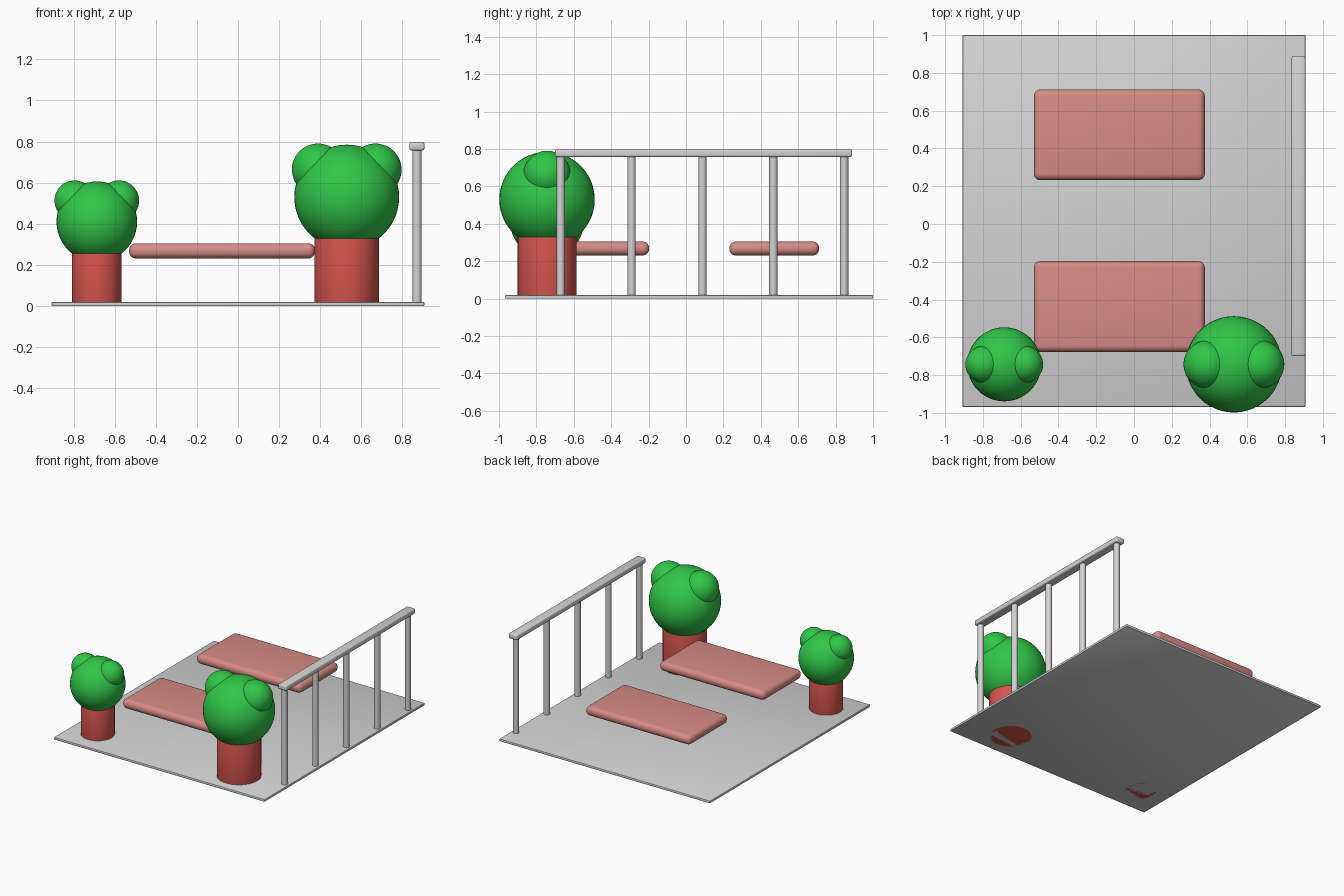
import bpy
from math import radians

cube = bpy.data.objects.get("Cube")
if cube:
    bpy.data.objects.remove(cube, do_unlink=True)


def material(name, rgb):
    mat = bpy.data.materials.new(name)
    mat.use_nodes = True
    mat.diffuse_color = (*rgb, 1)
    mat.node_tree.nodes["Principled BSDF"].inputs["Base Color"].default_value = (*rgb, 1)
    return mat


GREY = material("light grey", (0.66, 0.66, 0.66))
PINK = material("soft pink", (0.68, 0.26, 0.24))
RED = material("pot red", (0.67, 0.09, 0.075))
GREEN = material("leaf green", (0.03, 0.57, 0.065))


def finish(name, mat, bevel=0, segments=3):
    """Name and colour the active object, round its edges and shade it."""
    ob = bpy.context.object
    ob.name = name
    ob.data.materials.append(mat)
    bpy.ops.object.transform_apply(location=False, rotation=False, scale=True)
    if bevel:
        mod = ob.modifiers.new("Round edges", "BEVEL")
        mod.width = bevel
        mod.segments = segments
        mod.limit_method = "ANGLE"
        bpy.ops.object.modifier_apply(modifier=mod.name)
    bpy.ops.object.shade_smooth_by_angle(angle=radians(35))
    return ob


def box(name, mat, low, high, bevel, segments=3):
    centre = [(a + b) / 2 for a, b in zip(low, high)]
    bpy.ops.mesh.primitive_cube_add(size=1, location=centre)
    bpy.context.object.scale = [b - a for a, b in zip(low, high)]
    return finish(name, mat, bevel, segments)


def cylinder(name, mat, x, y, bottom, top, radius, bevel=0):
    bpy.ops.mesh.primitive_cylinder_add(
        vertices=48, radius=radius, depth=top - bottom, location=(x, y, (bottom + top) / 2))
    return finish(name, mat, bevel)


def ball(name, x, y, z, radius):
    bpy.ops.mesh.primitive_uv_sphere_add(
        segments=48, ring_count=24, radius=radius, location=(x, y, z))
    return finish(name, GREEN)


# Floor slab
box("floor", GREY, (-0.907, -0.968, 0), (0.907, 1.0, 0.019), 0.004, 2)

# Two floating cushioned benches
for name, y in (("front_bench", -0.437), ("back_bench", 0.472)):
    box(name, PINK, (-0.53, y - 0.24, 0.231), (0.375, y + 0.24, 0.305), 0.034, 5)


# Potted bushes, each a ball with two smaller tufts on top
def potted_bush(side, x, pot_radius, pot_top, z, radius, tuft):
    y = -0.743
    cylinder(side + "_pot", RED, x, y, 0, pot_top, pot_radius, 0.008)
    ball(side + "_bush", x, y, z, radius)
    for label, sign in (("right", -1), ("left", 1)):
        ball(f"{side}_bush_{label}_tuft", x + sign * tuft * 1.1, y, z + tuft * 1.05, tuft)


potted_bush("left", 0.529, 0.157, 0.353, 0.53, 0.255, 0.127)
potted_bush("right", -0.687, 0.12, 0.27, 0.41, 0.196, 0.098)

# Railing along the left edge
box("handrail", GREY, (0.834, -0.70, 0.757), (0.907, 0.888, 0.798), 0.01)
for i in range(5):
    cylinder(f"rail_post_{i + 1}", GREY, 0.871, -0.67 + i * 0.379, 0.01, 0.765, 0.022)
